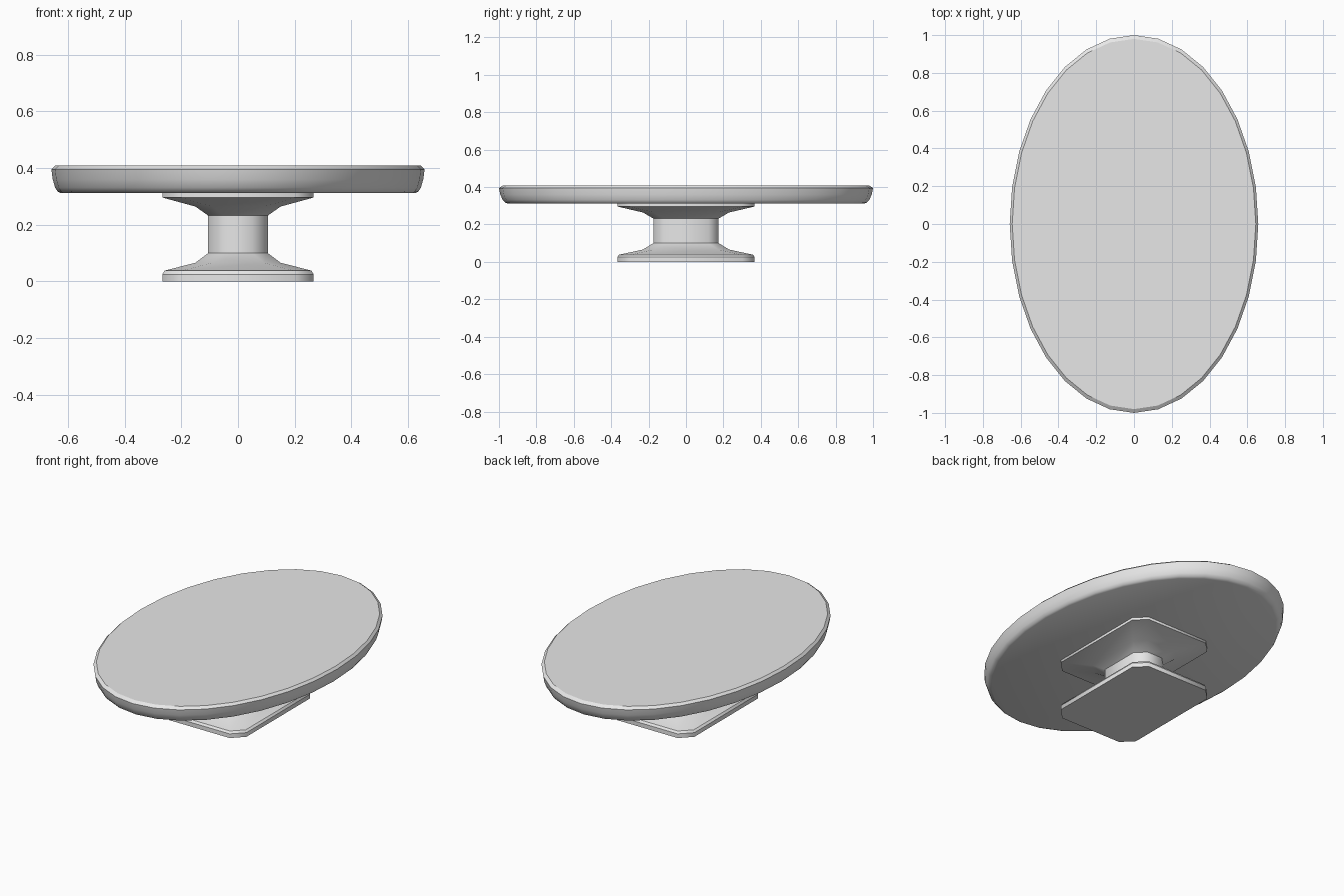
import bpy, bmesh, math

cube = bpy.data.objects.get("Cube")
if cube:
    bpy.data.objects.remove(cube, do_unlink=True)

grey = bpy.data.materials.new("plain_grey")
grey.use_nodes = True
colour = (0.8, 0.8, 0.8, 1)
grey.diffuse_color = colour
grey.node_tree.nodes["Principled BSDF"].inputs["Base Color"].default_value = colour


def ellipse(rx, ry, z, sides=32):
    return [(rx * math.cos(math.tau * i / sides), ry * math.sin(math.tau * i / sides), z)
            for i in range(sides)]


def chamfered_rect(hx, hy, z, c):
    return [(hx, c - hy, z), (hx, hy - c, z), (hx - c, hy, z), (c - hx, hy, z),
            (-hx, hy - c, z), (-hx, c - hy, z), (c - hx, -hy, z), (hx - c, -hy, z)]


def loft(name, rings, angle, crease_heights=()):
    """Skin stacked rings, cap both ends and smooth below the given angle."""
    bm = bmesh.new()
    loops = [[bm.verts.new(p) for p in ring] for ring in rings]
    for low, high in zip(loops, loops[1:]):
        n = len(low)
        for i in range(n):
            j = (i + 1) % n
            bm.faces.new((low[i], low[j], high[j], high[i]))
    bm.faces.new(loops[0][::-1])
    bm.faces.new(loops[-1])
    mesh = bpy.data.meshes.new(name)
    bm.to_mesh(mesh)
    bm.free()
    mesh.materials.append(grey)
    obj = bpy.data.objects.new(name, mesh)
    bpy.context.collection.objects.link(obj)
    mesh.shade_smooth()
    mesh.set_sharp_from_angle(angle=math.radians(angle))
    # Crisp rings at chosen heights
    for edge in mesh.edges:
        a, b = (mesh.vertices[v].co.z for v in edge.vertices)
        if any(abs(a - h) < 1e-4 and abs(b - h) < 1e-4 for h in crease_heights):
            edge.use_edge_sharp = True
    return obj


# Oval top: rounded underside, slightly flared side, bevelled upper rim
top_profile = [(0.95, 0.311), (0.967, 0.317), (0.98, 0.331), (0.993, 0.36),
               (1.0, 0.395), (0.98, 0.408)]
loft("table_top", [ellipse(0.658 * s, s, z) for s, z in top_profile], 40, (0.395, 0.408))

# Pedestal: foot plate, flared column and mounting plate in one body
pedestal_profile = [  # half width, half depth, height, corner cut
    (0.267, 0.367, 0.0, 0.065), (0.267, 0.367, 0.025, 0.065),
    (0.259, 0.359, 0.038, 0.062), (0.15, 0.23, 0.066, 0.058),
    (0.105, 0.175, 0.1, 0.055), (0.105, 0.175, 0.232, 0.055),
    (0.15, 0.23, 0.264, 0.058), (0.267, 0.367, 0.296, 0.065),
    (0.267, 0.367, 0.312, 0.065)]
loft("pedestal", [chamfered_rect(*p) for p in pedestal_profile], 50, (0.025, 0.038))
